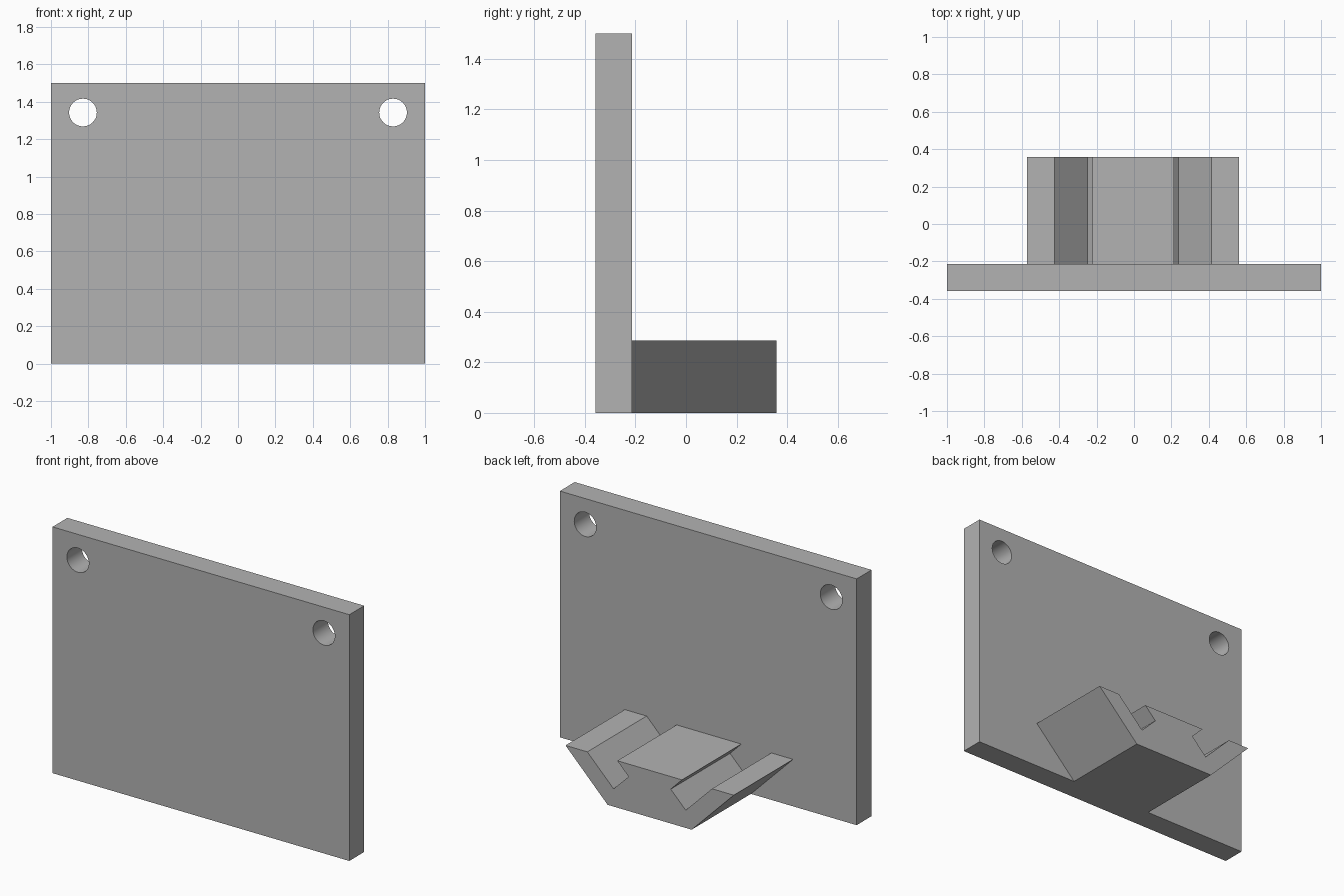
import bpy
import bmesh
import math

cube = bpy.data.objects.get("Cube")
if cube:
    bpy.data.objects.remove(cube, do_unlink=True)

grey = bpy.data.materials.new("plain grey")
grey.use_nodes = True
colour = (0.45, 0.45, 0.45, 1)
grey.diffuse_color = colour
grey.node_tree.nodes["Principled BSDF"].inputs["Base Color"].default_value = colour

BACK, FRONT = 0.357, -0.357
THICK = 0.143
JOIN = FRONT + THICK


def extrude_profile(name, points, y0, y1):
    """Extrude an x-z outline along y."""
    bm = bmesh.new()
    face = bm.faces.new([bm.verts.new((x, y0, z)) for x, z in points])
    res = bmesh.ops.extrude_face_region(bm, geom=[face])
    verts = [g for g in res["geom"] if isinstance(g, bmesh.types.BMVert)]
    bmesh.ops.translate(bm, verts=verts, vec=(0, y1 - y0, 0))
    bmesh.ops.recalc_face_normals(bm, faces=bm.faces[:])
    mesh = bpy.data.meshes.new(name)
    bm.to_mesh(mesh)
    bm.free()
    obj = bpy.data.objects.new(name, mesh)
    bpy.context.collection.objects.link(obj)
    mesh.materials.append(grey)
    return obj


# Upright plate with two round screw holes
plate = extrude_profile("back_plate", [(-1, 0), (1, 0), (1, 1.5), (-1, 1.5)], FRONT, JOIN)
for side, label in ((-1, "right"), (1, "left")):
    bpy.ops.mesh.primitive_cylinder_add(
        vertices=48, radius=0.074, depth=0.5,
        location=(side * 0.829, (FRONT + JOIN) / 2, 1.343),
        rotation=(math.pi / 2, 0, 0))
    cutter = bpy.context.object
    cutter.name = label + "_hole_cutter"
    cutter.data.materials.append(grey)
    cutter.hide_render = True
    cutter.hide_set(True)
    cut = plate.modifiers.new(label + "_hole", "BOOLEAN")
    cut.object = cutter
    cut.operation = "DIFFERENCE"
    cut.solver = "EXACT"

# Apply the holes, remove the cutters, smooth the bores
bpy.context.view_layer.objects.active = plate
for mod in list(plate.modifiers):
    cutter = mod.object
    bpy.ops.object.modifier_apply(modifier=mod.name)
    bpy.data.objects.remove(cutter, do_unlink=True)
bpy.ops.object.select_all(action="DESELECT")
plate.select_set(True)
bpy.ops.object.shade_smooth_by_angle(angle=math.radians(30))

# Flared holder with a slanted slot on each side, mirrored half outline
TOP = 0.286
half = [(0.283, 0), (0.567, TOP), (0.42, TOP), (0.243, 0.108), (0.142, 0.209), (0.218, TOP)]
shift = -0.005
outline = [(x + shift, z) for x, z in half] + [(shift - x, z) for x, z in reversed(half)]
extrude_profile("slotted_holder", outline, JOIN, BACK)
